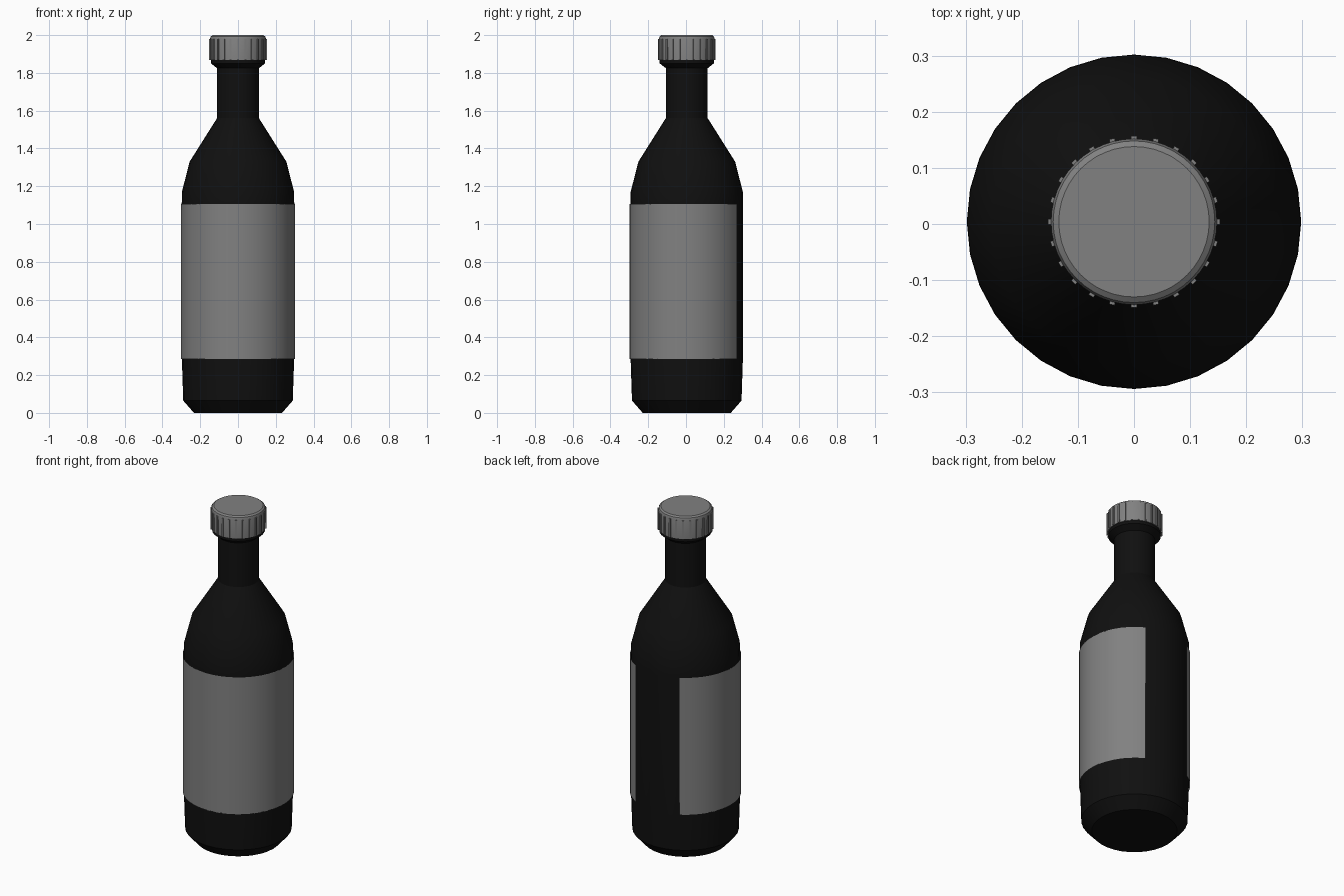
import bpy, bmesh, math

if "Cube" in bpy.data.objects:
    bpy.data.objects.remove(bpy.data.objects["Cube"])

CY = 0.004  # bottle axis sits slightly behind centre, the label sheet is in front


def material(name, rgb):
    m = bpy.data.materials.new(name)
    m.diffuse_color = (*rgb, 1)
    m.use_nodes = True
    m.node_tree.nodes["Principled BSDF"].inputs["Base Color"].default_value = m.diffuse_color
    return m


black = material("black_glass", (0.005, 0.005, 0.005))
grey = material("grey", (0.22, 0.22, 0.22))


def finish(name, bm, mat):
    me = bpy.data.meshes.new(name)
    bm.to_mesh(me)
    bm.free()
    me.materials.append(mat)
    ob = bpy.data.objects.new(name, me)
    ob.location.y = CY
    bpy.context.collection.objects.link(ob)
    bpy.ops.object.select_all(action='DESELECT')
    ob.select_set(True)
    bpy.context.view_layer.objects.active = ob
    bpy.ops.object.shade_smooth_by_angle(angle=math.radians(30))
    return ob


def lathe(bm, profile, n, start=0.0, sweep=2 * math.pi, caps=True):
    """Sweep (radius, z) points, listed bottom to top, around the z axis."""
    full = sweep > 6.28
    cols = n if full else n + 1
    rings = []
    for r, z in profile:
        angles = [start + sweep * i / n for i in range(cols)]
        rings.append([bm.verts.new((r * math.cos(a), r * math.sin(a), z)) for a in angles])
    for lo, hi in zip(rings, rings[1:]):
        for i in range(n):
            j = (i + 1) % cols
            bm.faces.new((lo[i], lo[j], hi[j], hi[i]))
    if caps:
        bm.faces.new(rings[0][::-1])
        bm.faces.new(rings[-1])


# Bottle body with shoulder, neck and collar
bm = bmesh.new()
lathe(bm, [(0.233, 0), (0.29, 0.065), (0.297, 0.28), (0.298, 1.10), (0.297, 1.17),
           (0.256, 1.33), (0.111, 1.56), (0.111, 1.825), (0.143, 1.85), (0.143, 1.88)], 32)
finish("bottle", bm, black)

# Label sheet, open at the back
bm = bmesh.new()
gap = math.radians(28.5)
lathe(bm, [(0.303, 0.285), (0.303, 1.107)], 36, math.pi / 2 + gap, 2 * (math.pi - gap), caps=False)
finish("label", bm, grey)

# Screw cap with rounded top edge
bm = bmesh.new()
lathe(bm, [(0.147, 1.868), (0.148, 1.98), (0.144, 1.993), (0.134, 2.0)], 48)
finish("cap", bm, grey)

# Grip ribs around the cap
bm = bmesh.new()
for k in range(24):
    a = math.tau * k / 24
    c, s = math.cos(a), math.sin(a)
    box = bmesh.ops.create_cube(bm, size=1)["verts"]
    for v in box:
        x, y, z = 0.148 + v.co.x * 0.01, v.co.y * 0.010, 1.924 + v.co.z * 0.112
        v.co = (x * c - y * s, x * s + y * c, z)
finish("cap_ribs", bm, grey)
